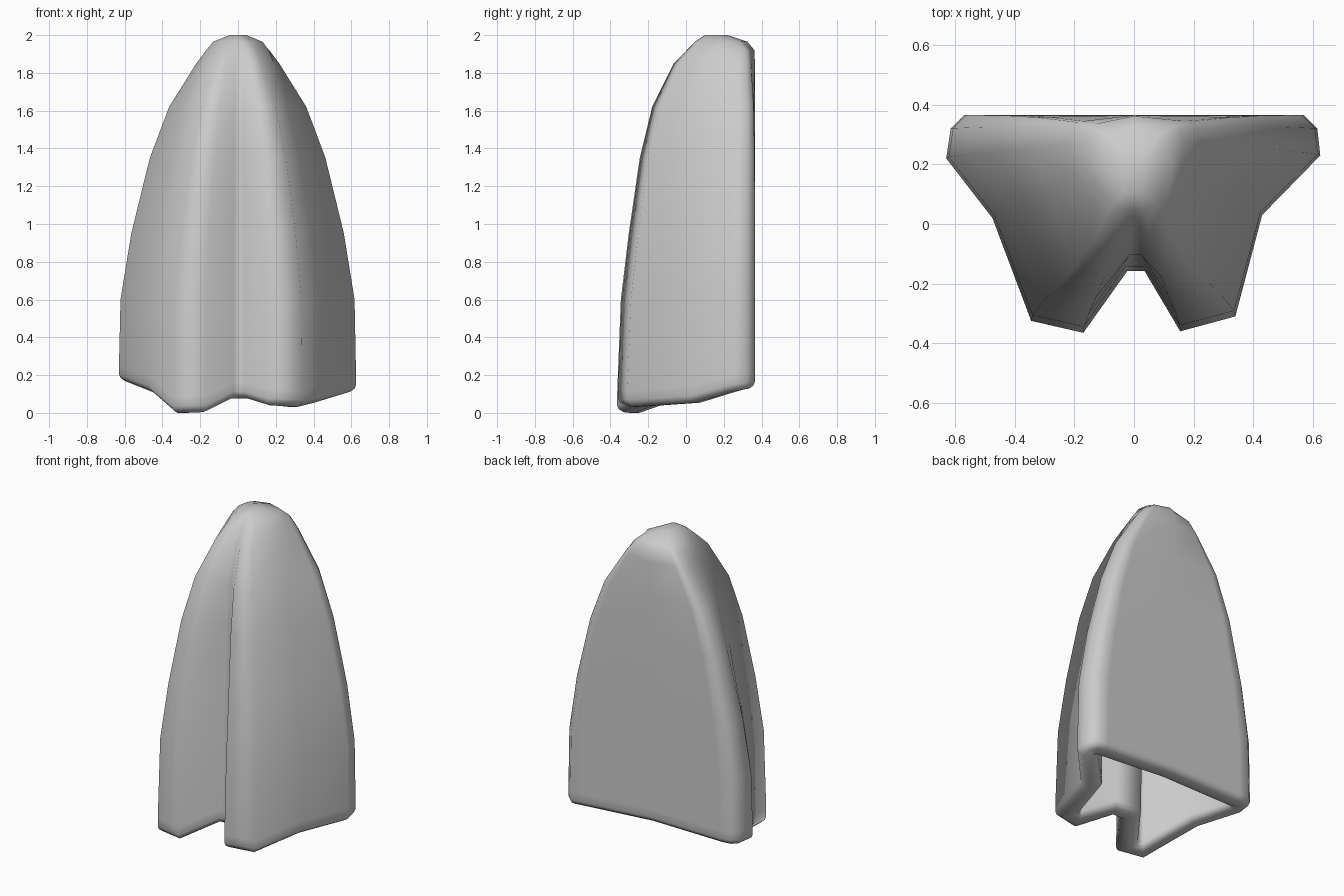
import bpy
import bmesh
from math import atan2, cos, sin
from mathutils import Vector

cube = bpy.data.objects.get("Cube")
if cube:
    bpy.data.objects.remove(cube, do_unlink=True)

grey = bpy.data.materials.new("light grey")
grey.use_nodes = True
colour = (0.6, 0.6, 0.6, 1)
grey.diffuse_color = colour
grey.node_tree.nodes["Principled BSDF"].inputs["Base Color"].default_value = colour

BACK, DEPTH, HALF_WIDTH, WALL = 0.365, 0.73, 0.63, 0.12

# Folded hem: x, y and the height of the lower edge
hem = [
    (-.57, .365, .165), (-.615, .32, .165), (-.63, .22, .165), (-.475, .02, .105),
    (-.345, -.325, -.004), (-.17, -.365, .0), (-.022, -.157, .072), (.035, -.157, .072),
    (.155, -.36, .036), (.34, -.31, .028), (.43, .03, .05), (.625, .23, .108),
    (.615, .32, .12), (.57, .365, .125), (.5, .365, .13), (0, .365, .165), (-.5, .365, .16),
]
n = len(hem)
VALLEY = {6, 7}

# Rising sections: height, half width, front y, back y, valley depth, roundness
sections = [
    (.6, .622, -.345, .365, 1, 0), (.95, .565, -.303, .365, .92, 0),
    (1.35, .468, -.245, .365, .8, .02), (1.62, .37, -.18, .365, .55, .1),
    (1.85, .235, -.068, .365, .45, .42), (1.92, .185, 0, .362, .4, .65),
    (1.965, .135, .045, .325, .3, .9), (2.0, .045, .1, .22, 0, 1),
]


def inset(amount):
    """Move the hem outline inward by a distance, with mitred corners."""
    pts = [Vector(p[:2]) for p in hem]
    edges = [(pts[(i + 1) % n] - pts[i]).normalized() for i in range(n)]
    normals = [Vector((-d.y, d.x)) for d in edges]
    moved = [p + (normals[i - 1] + normals[i]) * amount / (1 + normals[i - 1].dot(normals[i]))
             for i, p in enumerate(pts)]
    # Short corner edges that would cross over shrink to a sliver instead
    for i, d in enumerate(edges):
        j = (i + 1) % n
        if (moved[j] - moved[i]).dot(d) < .01:
            middle = (moved[i] + moved[j]) / 2
            moved[i], moved[j] = middle - d * .005, middle + d * .005
    return moved


def rim_ring(amount, lift):
    return [(p.x, p.y, h[2] + lift) for p, h in zip(inset(amount), hem)]


def section_ring(amount, section, drop):
    """Shrink the outline to a section, fading valleys and rounding it off."""
    z, half, front, back, valley, roundness = section
    sx, sy = half / HALF_WIDTH, (back - front) / DEPTH
    shrink = amount / HALF_WIDTH
    ring = []
    for i, p in enumerate(inset(amount)):
        point = Vector((p.x * sx, back - (BACK - p.y) * sy))
        if i in VALLEY:
            lobe = front + amount * sy
            point.y = lobe + (point.y - lobe) * valley
        angle = atan2(hem[i][1] * 2 / DEPTH, hem[i][0] / HALF_WIDTH)
        oval = Vector((half * (1 - shrink) * cos(angle),
                       (front + back) / 2 + (back - front) / 2 * (1 - shrink) * sin(angle)))
        point = point.lerp(oval, roundness)
        ring.append((point.x, point.y, z * drop))
    return ring


# One continuous skin: down the inside, round the rim, up the outside
inside = [section_ring(WALL, s, .95) for s in reversed(sections[:-1])]
rim = [rim_ring(WALL - a, lift) for a, lift in ((0, .09), (0, .04), (.008, .02), (.03, .004))]
rim += [rim_ring(a, lift) for a, lift in ((.03, .004), (.008, .02), (0, .04), (0, .09))]
outside = [section_ring(0, s, 1) for s in sections]

bm = bmesh.new()
rings = [[bm.verts.new(p) for p in ring] for ring in inside + rim + outside]
for low, high in zip(rings, rings[1:]):
    for i in range(n):
        j = (i + 1) % n
        bm.faces.new((low[i], low[j], high[j], high[i]))
bm.faces.new(rings[-1])
bm.faces.new(rings[0][::-1])
for face in bm.faces:
    face.smooth = True

mesh = bpy.data.meshes.new("folded_shell")
bm.to_mesh(mesh)
bm.free()
mesh.materials.append(grey)
shell = bpy.data.objects.new("folded_shell", mesh)
bpy.context.collection.objects.link(shell)
